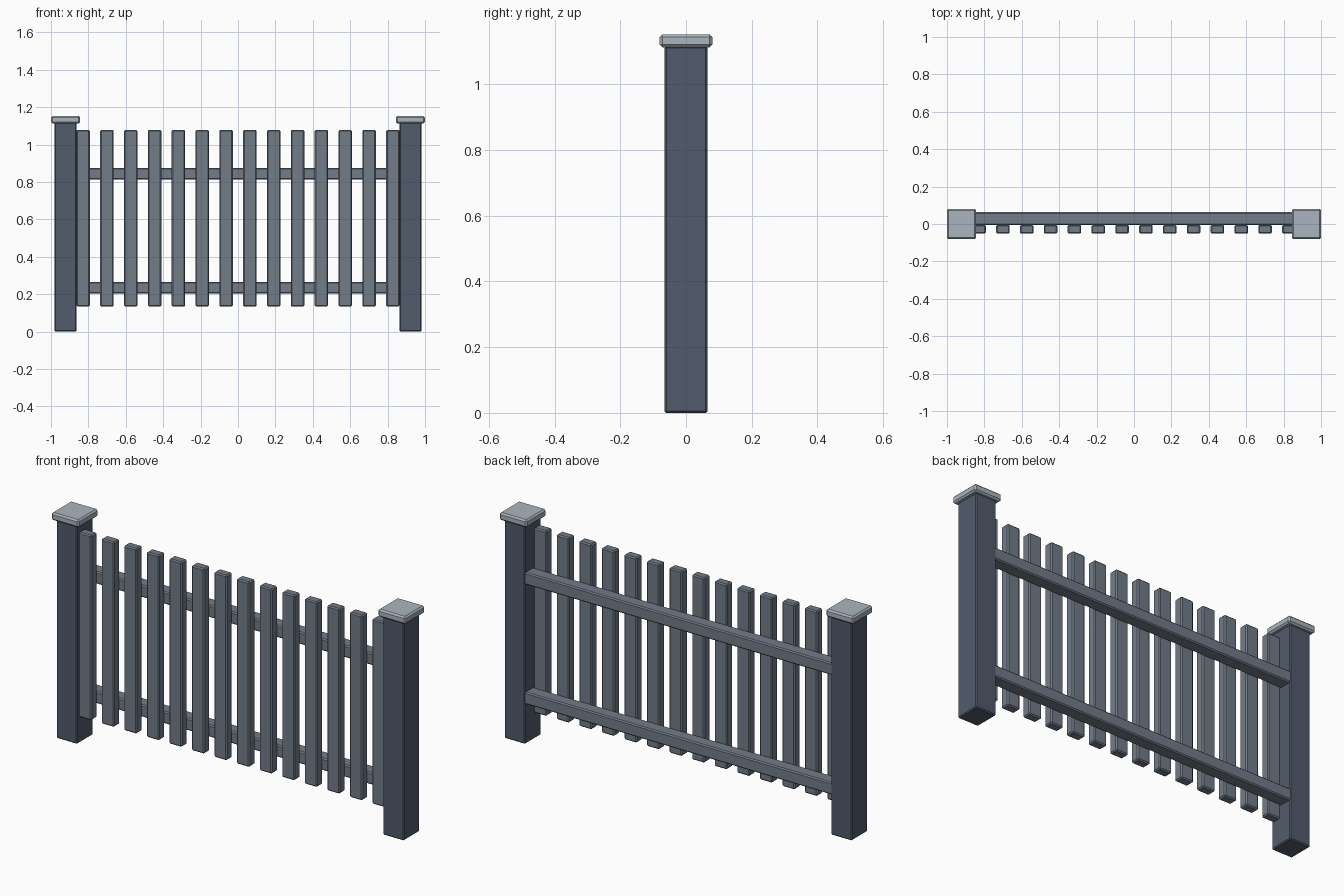
import bpy, bmesh
from mathutils import Vector

if "Cube" in bpy.data.objects:
    bpy.data.objects.remove(bpy.data.objects["Cube"])


def material(name, rgb):
    m = bpy.data.materials.new(name)
    m.diffuse_color = (*rgb, 1)
    m.use_nodes = True
    m.node_tree.nodes["Principled BSDF"].inputs["Base Color"].default_value = m.diffuse_color
    return m


DARK = material("dark_slate", (0.085, 0.105, 0.15))
MID = material("mid_grey", (0.17, 0.20, 0.25))
LIGHT = material("light_grey", (0.40, 0.46, 0.52))


def box(name, lo, hi, bevel, mat):
    """Chamfered box spanning two opposite corners."""
    lo, hi = Vector(lo), Vector(hi)
    bm = bmesh.new()
    bmesh.ops.create_cube(bm, size=1)
    bmesh.ops.scale(bm, vec=hi - lo, verts=bm.verts)
    bmesh.ops.bevel(bm, geom=bm.edges[:], offset=bevel, segments=1,
                    affect='EDGES', profile=0.5)
    mesh = bpy.data.meshes.new(name)
    bm.to_mesh(mesh)
    bm.free()
    mesh.materials.append(mat)
    ob = bpy.data.objects.new(name, mesh)
    ob.location = (lo + hi) / 2
    bpy.context.collection.objects.link(ob)
    return ob


# End posts with overhanging caps
for side, s in (("left", -1), ("right", 1)):
    cx = s * 0.922
    box(f"{side}_post", (cx - 0.059, -0.065, 0), (cx + 0.059, 0.065, 1.116), 0.005, DARK)
    box(f"{side}_post_cap", (cx - 0.078, -0.08, 1.113), (cx + 0.078, 0.08, 1.152), 0.008, LIGHT)

# Horizontal rails behind the pickets
for name, z0 in (("lower_rail", 0.203), ("upper_rail", 0.813)):
    box(name, (-0.872, -0.005, z0), (0.872, 0.063, z0 + 0.062), 0.006, MID)

# Evenly spaced pickets on the front of the rails
COUNT, REACH = 14, 0.828
for i in range(COUNT):
    x = -REACH + 2 * REACH * i / (COUNT - 1)
    box(f"picket_{i + 1:02d}", (x - 0.036, -0.052, 0.134), (x + 0.036, -0.005, 1.078), 0.006, MID)
